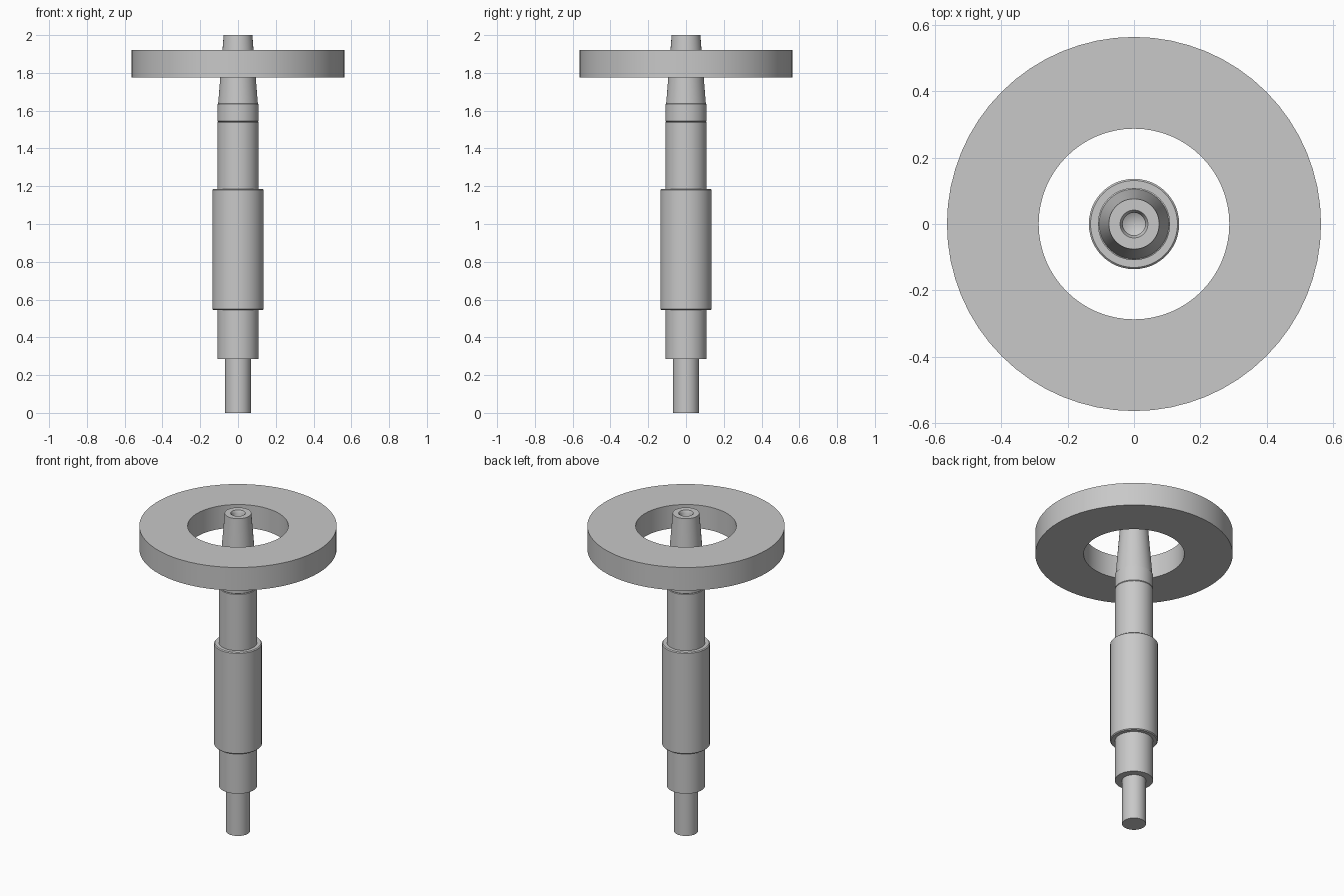
import bpy
import bmesh
import math

cube = bpy.data.objects.get("Cube")
if cube:
    bpy.data.objects.remove(cube, do_unlink=True)

steel = bpy.data.materials.new("grey steel")
steel.use_nodes = True
grey = (0.58, 0.58, 0.58, 1)
steel.diffuse_color = grey
steel.node_tree.nodes["Principled BSDF"].inputs["Base Color"].default_value = grey


def lathe(name, profile, sides, closed=False):
    """Spin a (radius, height) profile around the z axis."""
    bm = bmesh.new()
    verts = [bm.verts.new((r, 0, z)) for r, z in profile]
    edges = [bm.edges.new(pair) for pair in zip(verts, verts[1:])]
    if closed:
        edges.append(bm.edges.new((verts[-1], verts[0])))
    bmesh.ops.spin(bm, geom=verts + edges, cent=(0, 0, 0), axis=(0, 0, 1),
                   angle=math.tau, steps=sides, use_duplicate=False)
    bmesh.ops.remove_doubles(bm, verts=bm.verts, dist=0.0001)
    bmesh.ops.recalc_face_normals(bm, faces=bm.faces)
    mesh = bpy.data.meshes.new(name)
    bm.to_mesh(mesh)
    bm.free()
    mesh.materials.append(steel)
    obj = bpy.data.objects.new(name, mesh)
    bpy.context.collection.objects.link(obj)
    bpy.ops.object.select_all(action="DESELECT")
    obj.select_set(True)
    bpy.context.view_layer.objects.active = obj
    bpy.ops.object.shade_smooth_by_angle(angle=math.radians(30))
    return obj


# Stepped shaft: pin, lower journal, thick body, upper journal, groove, taper, centre hole
shaft = [
    (0, 0), (0.068, 0), (0.068, 0.285),
    (0.109, 0.285), (0.109, 0.545),
    (0.131, 0.545), (0.136, 0.55), (0.136, 1.18), (0.131, 1.185),
    (0.109, 1.185), (0.109, 1.538), (0.106, 1.541), (0.109, 1.544),
    (0.109, 1.635), (0.105, 1.637), (0.076, 2.0),
    (0.042, 2.0), (0.034, 1.985), (0.034, 1.9), (0, 1.88),
]
lathe("stepped_shaft", shaft, 48)

# Loose flat ring around the tapered end
ring = [(0.287, 1.775), (0.563, 1.775), (0.563, 1.92), (0.287, 1.92)]
lathe("flat_ring", ring, 64, closed=True)
